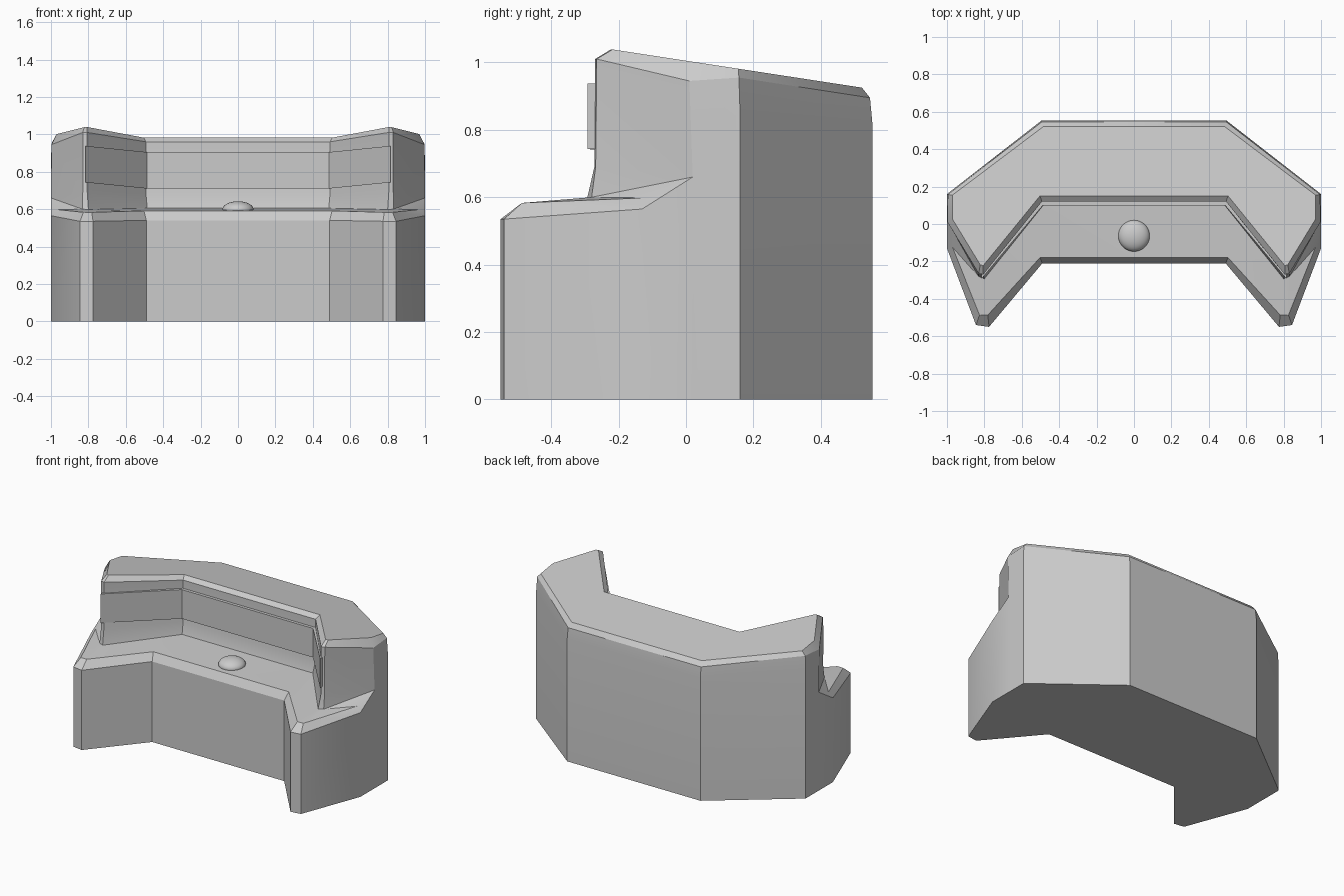
import bpy, bmesh, math

if "Cube" in bpy.data.objects:
    bpy.data.objects.remove(bpy.data.objects["Cube"])


def mirrored(half):
    """Right-hand points followed by their mirror images in reverse order."""
    return half + [(-x, y, z) for x, y, z in reversed(half)]


def lift(points, heights):
    return [(x, y, z) for (x, y), z in zip(points, heights)]


def strip(bm, low, high, closed=False):
    """Skin between two mirrored point rows."""
    rows = [[bm.verts.new(p) for p in mirrored(r)] for r in (low, high)]
    n = len(rows[0])
    for i in range(n if closed else n - 1):
        j = (i + 1) % n
        bm.faces.new((rows[0][i], rows[0][j], rows[1][j], rows[1][i]))


def cap(bm, half):
    bm.faces.new([bm.verts.new(p) for p in mirrored(half)])


def finish(bm, name, angle=30):
    bmesh.ops.remove_doubles(bm, verts=bm.verts, dist=0.0005)
    bmesh.ops.dissolve_degenerate(bm, edges=bm.edges, dist=0.0001)
    bmesh.ops.recalc_face_normals(bm, faces=bm.faces)
    me = bpy.data.meshes.new(name)
    bm.to_mesh(me)
    bm.free()
    ob = bpy.data.objects.new(name, me)
    bpy.context.collection.objects.link(ob)
    bpy.ops.object.select_all(action='DESELECT')
    ob.select_set(True)
    bpy.context.view_layer.objects.active = ob
    bpy.ops.object.shade_smooth_by_angle(angle=math.radians(angle))
    return ob


# Footprint, right half: front recess, arm tip, side, back
foot = [(.49, -.21), (.775, -.55), (.845, -.54), (1, -.13),
        (1, .02), (1, .16), (.495, .553)]
ground = lift(foot, [0] * 7)
rim = lift(foot, [.54, .535, .535, .565, .66, .86, .82])
side = rim[4]

# Console body: outer walls and underside
bm = bmesh.new()
strip(bm, ground, rim, closed=True)
cap(bm, ground)

# Desk top with chamfered edge
desk_edge = [(.503, -.18, .591), (.782, -.487, .583), (.826, -.487, .583),
             (.97, -.125, .598), side]
i_foot, t2_foot, t1_foot = (.485, .10, .605), (.80, -.293, .598), (.832, -.28, .6)
desk_back = [i_foot, t2_foot, t1_foot, t1_foot, side]
strip(bm, rim[4::-1], desk_edge[::-1])
strip(bm, desk_edge[::-1], desk_back[::-1])

# Raised section: front wall, back wall, chamfer and sloping top
wall_foot = [side, t1_foot, t2_foot, i_foot]
wall_low = [side, (.83, -.268, .69), (.806, -.272, .69), (.492, .12, .68)]
wall_top = [(.997, .01, .945), (.83, -.265, 1.01), (.806, -.27, 1.01), (.492, .12, .96)]
back_top = [wall_top[0], (.995, .157, .955), (.493, .546, .895)]
strip(bm, wall_foot, wall_low)
strip(bm, wall_low, wall_top)
strip(bm, rim[4:], back_top)
crown = [(.503, .15), (.806, -.222), (.822, -.218), (.97, .025), (.97, .155), (.483, .522)]
crown = [(x, y, 1.005 - .153 * y) for x, y in crown]
strip(bm, wall_top[:0:-1] + back_top, crown, closed=True)
cap(bm, crown)
finish(bm, "console_body")

# Display panel wrapped along the front wall
bm = bmesh.new()
path = [(.815, -.293, .743), (.487, .10, .71)]
corners = [[(x, y + dy, z + dz) for x, y, z in path]
           for dy, dz in ((0, 0), (0, .195), (.03, .195), (.03, 0))]
for a, b in zip(corners, corners[1:] + corners[:1]):
    strip(bm, a, b)
for s in (1, -1):
    bm.faces.new([bm.verts.new((s * c[0][0], c[0][1], c[0][2])) for c in corners])
finish(bm, "display_panel")

# Domed button on the desk
bm = bmesh.new()
bmesh.ops.create_uvsphere(bm, u_segments=32, v_segments=16, radius=1)
bmesh.ops.scale(bm, vec=(.084, .084, .045), verts=bm.verts)
bmesh.ops.translate(bm, vec=(0, -.063, .597), verts=bm.verts)
finish(bm, "button")
